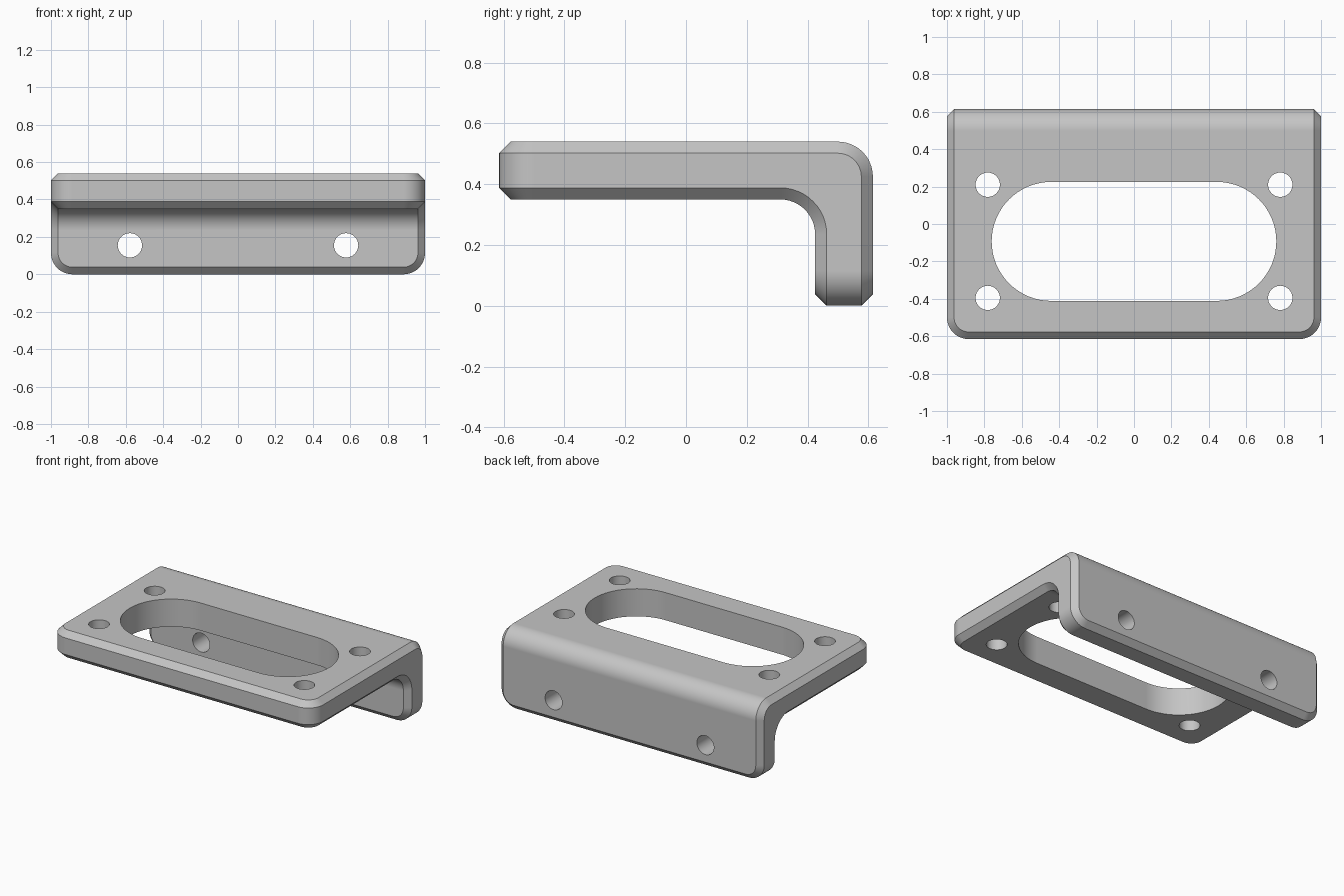
import bpy, bmesh, math
from mathutils import Vector

if "Cube" in bpy.data.objects:
    bpy.data.objects.remove(bpy.data.objects["Cube"])

# Main dimensions
HALF_W, HALF_D, HEIGHT = 1.0, 0.615, 0.54
THICK, RADIUS, CHAMFER = 0.19, 0.115, 0.038
HOLE_R = 0.065
SLOT_R, SLOT_X, SLOT_Y = 0.318, 0.443, -0.093
STEPS = 12

grey = bpy.data.materials.new("plain grey")
grey.use_nodes = True
COLOUR = (0.56, 0.56, 0.56, 1)
grey.diffuse_color = COLOUR
grey.node_tree.nodes["Principled BSDF"].inputs["Base Color"].default_value = COLOUR


def arc(cx, cy, r, start, end, steps=STEPS):
    angles = [math.radians(start + (end - start) * i / steps) for i in range(steps + 1)]
    return [(cx + r * math.cos(a), cy + r * math.sin(a)) for a in angles]


def prism(bm, points, offset):
    """Extrude a closed outline along an offset."""
    face = bm.faces.new([bm.verts.new(p) for p in points])
    result = bmesh.ops.extrude_face_region(bm, geom=[face], use_keep_orig=True)
    verts = [v for v in result["geom"] if isinstance(v, bmesh.types.BMVert)]
    bmesh.ops.translate(bm, vec=Vector(offset), verts=verts)


def make_object(name, bm):
    bmesh.ops.recalc_face_normals(bm, faces=bm.faces[:])
    mesh = bpy.data.meshes.new(name)
    bm.to_mesh(mesh)
    bm.free()
    mesh.materials.append(grey)
    obj = bpy.data.objects.new(name, mesh)
    bpy.context.collection.objects.link(obj)
    return obj


# Bent sheet: side profile (y, z) swept across the width
inner_y, under_z = HALF_D - THICK, HEIGHT - THICK
profile = [(-HALF_D, under_z)]
profile += arc(inner_y - RADIUS, under_z - RADIUS, RADIUS, 90, 0)
profile += [(inner_y, 0), (HALF_D, 0)]
profile += arc(HALF_D - RADIUS, HEIGHT - RADIUS, RADIUS, 0, 90)
profile += [(-HALF_D, HEIGHT)]
bm = bmesh.new()
prism(bm, [(-HALF_W, y, z) for y, z in profile], (2 * HALF_W, 0, 0))
bmesh.ops.recalc_face_normals(bm, faces=bm.faces[:])


def on_end(item):
    """True where all corners lie on the front end or the bottom end."""
    return (all(abs(v.co.y + HALF_D) < 1e-4 for v in item.verts)
            or all(abs(v.co.z) < 1e-4 for v in item.verts))


# Round the four outer corners of the sheet, across its thickness only
corners = [e for e in bm.edges if on_end(e)
           and abs(e.verts[0].co.x - e.verts[1].co.x) < 1e-4]
bmesh.ops.bevel(bm, geom=corners, offset=RADIUS, offset_type='OFFSET',
                segments=STEPS, profile=0.5, affect='EDGES')

# Chamfer the whole rim on both sides of the sheet
bm.normal_update()
rim = {f for f in bm.faces if abs(f.normal.x) > 0.01 or on_end(f)}
rim_edges = [e for e in bm.edges if sum(f in rim for f in e.link_faces) == 1]
bmesh.ops.bevel(bm, geom=rim_edges, offset=CHAMFER, offset_type='OFFSET',
                segments=1, affect='EDGES')
bracket = make_object("bracket", bm)

# Cutter for the long slot, plate holes and flange holes
bm = bmesh.new()
slot = (arc(SLOT_X, SLOT_Y, SLOT_R, -90, 90, 32)
        + arc(-SLOT_X, SLOT_Y, SLOT_R, 90, 270, 32))
prism(bm, [(x, y, 0.3) for x, y in slot], (0, 0, 0.4))
for side in (-1, 1):
    for y in (0.21, -0.395):
        ring = arc(side * 0.782, y, HOLE_R, 0, 360, 40)[:-1]
        prism(bm, [(a, b, 0.3) for a, b in ring], (0, 0, 0.4))
    ring = arc(side * 0.578, 0.155, HOLE_R, 0, 360, 40)[:-1]
    prism(bm, [(a, 0.35, b) for a, b in ring], (0, 0.4, 0))
cutter = make_object("hole_cutter", bm)
cutter.hide_render = True

# Cut the openings and discard the cutter
cut = bracket.modifiers.new("openings", 'BOOLEAN')
cut.operation, cut.solver, cut.object = 'DIFFERENCE', 'EXACT', cutter
bpy.ops.object.select_all(action='DESELECT')
bracket.select_set(True)
bpy.context.view_layer.objects.active = bracket
bpy.ops.object.modifier_apply(modifier=cut.name)
bpy.data.objects.remove(cutter)

# Smooth bends with crisp chamfers and flat large faces
bpy.ops.object.shade_smooth_by_angle(angle=math.radians(25))
weighted = bracket.modifiers.new("flat_faces", 'WEIGHTED_NORMAL')
weighted.keep_sharp = True
